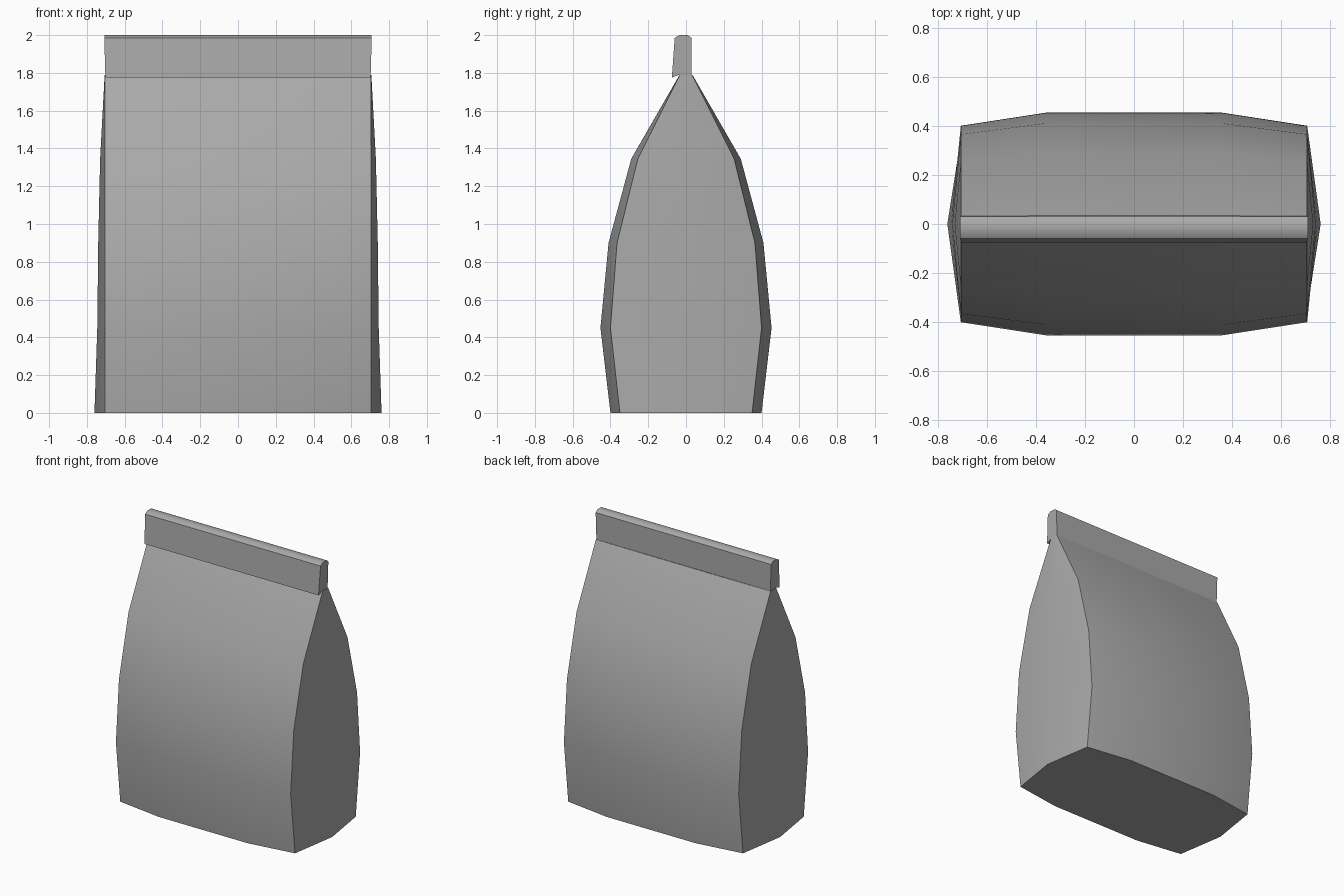
import bpy
import bmesh
import math

cube = bpy.data.objects.get("Cube")
if cube:
    bpy.data.objects.remove(cube, do_unlink=True)

grey = bpy.data.materials.new("plain grey")
grey.use_nodes = True
colour = (0.4, 0.4, 0.4, 1)
grey.diffuse_color = colour
grey.node_tree.nodes["Principled BSDF"].inputs["Base Color"].default_value = colour


def loft(name, rings):
    """Skin a stack of matching closed rings and cap both ends."""
    bm = bmesh.new()
    loops = [[bm.verts.new(p) for p in ring] for ring in rings]
    n = len(loops[0])
    for low, high in zip(loops, loops[1:]):
        for i in range(n):
            j = (i + 1) % n
            bm.faces.new((low[i], low[j], high[j], high[i]))
    bm.faces.new(loops[0][::-1])
    bm.faces.new(loops[-1])
    bmesh.ops.recalc_face_normals(bm, faces=bm.faces)
    mesh = bpy.data.meshes.new(name)
    bm.to_mesh(mesh)
    bm.free()
    mesh.materials.append(grey)
    obj = bpy.data.objects.new(name, mesh)
    bpy.context.collection.objects.link(obj)
    bpy.ops.object.select_all(action='DESELECT')
    obj.select_set(True)
    bpy.context.view_layer.objects.active = obj
    bpy.ops.object.shade_smooth_by_angle(angle=math.radians(40))
    return obj


# Bag body: height, corner depth, middle depth, side bulge
CORNER_X, MIDDLE_X = 0.705, 0.36
levels = [
    (0, 0.35, 0.40, 0.76),
    (0.45, 0.40, 0.453, 0.745),
    (0.9, 0.365, 0.41, 0.74),
    (1.345, 0.255, 0.29, 0.73),
    (1.79, 0.032, 0.034, 0.706),
]


def bag_ring(z, corner, middle, side):
    front = [(-CORNER_X, -corner, z), (-MIDDLE_X, -middle, z),
             (MIDDLE_X, -middle, z), (CORNER_X, -corner, z)]
    back = [(-x, -y, z) for x, y, z in front]
    return front + [(side, 0, z)] + back + [(-side, 0, z)]


loft("bag_body", [bag_ring(*level) for level in levels])

# Folded top strip: side profile swept along x
profile = [(0.03, 1.79), (0.03, 1.985), (0.01, 2), (-0.035, 2),
           (-0.06, 1.985), (-0.075, 1.775), (-0.035, 1.79)]
loft("folded_top", [[(s * (0.702 + 0.006 * (z > 1.9)), y, z) for y, z in profile]
                    for s in (-1, 1)])
